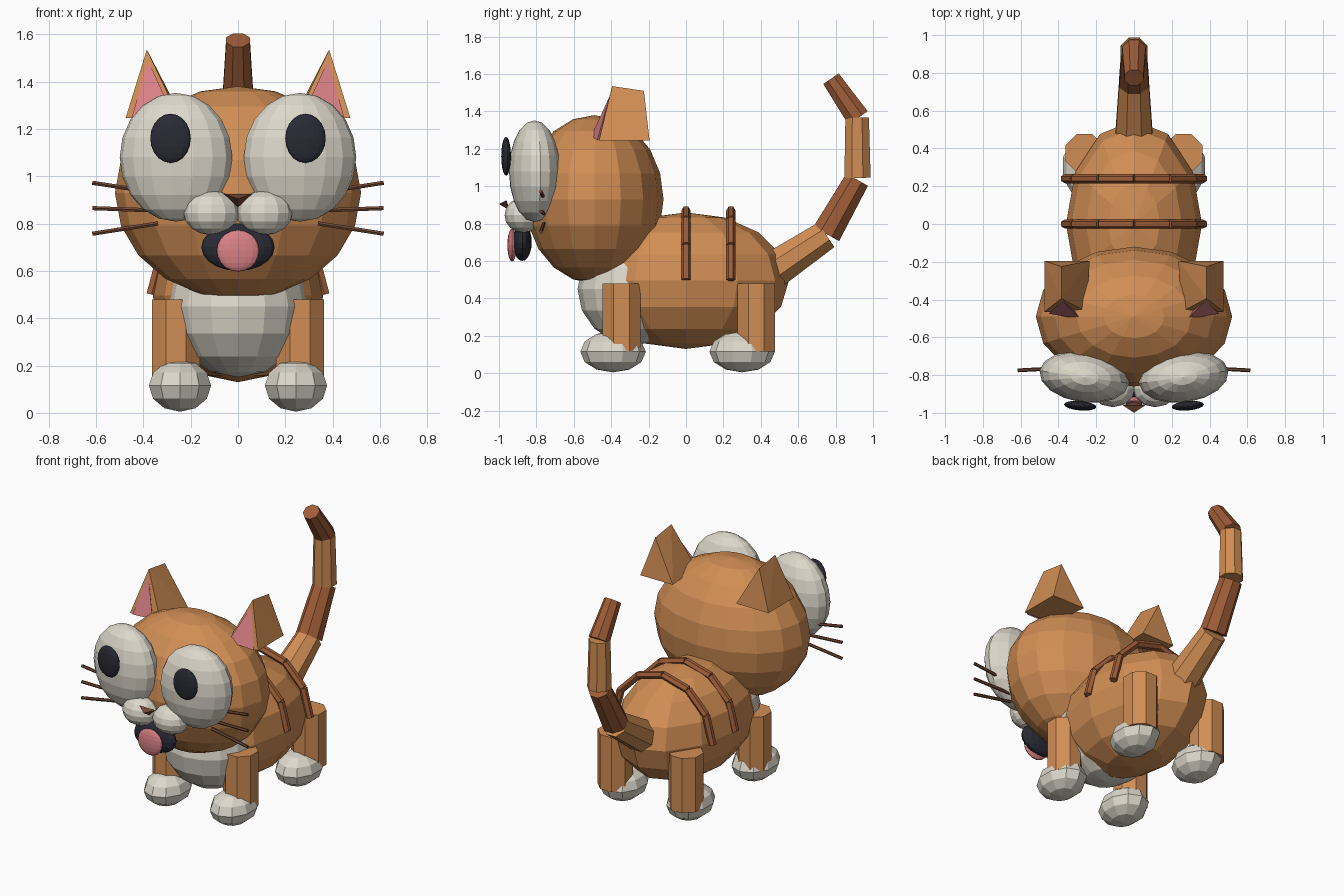
import bpy
import bmesh
from math import sin, cos, pi, radians
from mathutils import Vector, Matrix

cube = bpy.data.objects.get("Cube")
if cube:
    bpy.data.objects.remove(cube, do_unlink=True)


def material(name, rgb):
    mat = bpy.data.materials.new(name)
    mat.use_nodes = True
    color = (*rgb, 1)
    mat.diffuse_color = color
    bsdf = mat.node_tree.nodes["Principled BSDF"]
    bsdf.inputs["Base Color"].default_value = color
    bsdf.inputs["Roughness"].default_value = 0.8
    return mat


ORANGE = material("orange fur", (0.64, 0.27, 0.09))
CREAM = material("cream white", (0.73, 0.69, 0.60))
RUST = material("rust stripe", (0.35, 0.11, 0.04))
BROWN = material("dark brown", (0.17, 0.065, 0.035))
PINK = material("pink", (0.70, 0.22, 0.24))
BLACK = material("near black", (0.022, 0.023, 0.035))


def finish(name, bm, mat):
    bmesh.ops.recalc_face_normals(bm, faces=bm.faces)
    mesh = bpy.data.meshes.new(name)
    bm.to_mesh(mesh)
    bm.free()
    mesh.materials.append(mat)
    obj = bpy.data.objects.new(name, mesh)
    bpy.context.collection.objects.link(obj)
    return obj


def ellipsoid(name, center, radii, mat, segments=16, rings=10, turn=0):
    bm = bmesh.new()
    matrix = (Matrix.Translation(center) @ Matrix.Rotation(radians(turn), 4, "Z")
              @ Matrix.Diagonal((*radii, 1)))
    bmesh.ops.create_uvsphere(bm, u_segments=segments, v_segments=rings,
                              radius=1, matrix=matrix)
    return finish(name, bm, mat)


def add_rod(bm, start, end, r1, r2, sides=8):
    start, end = Vector(start), Vector(end)
    axis = end - start
    matrix = (Matrix.Translation((start + end) / 2)
              @ axis.to_track_quat("Z", "Y").to_matrix().to_4x4()
              @ Matrix.Rotation(pi / sides, 4, "Z"))
    bmesh.ops.create_cone(bm, cap_ends=True, segments=sides, radius1=r1,
                          radius2=r2, depth=axis.length, matrix=matrix)


def rod(name, start, end, r1, r2, mat, sides=8):
    bm = bmesh.new()
    add_rod(bm, start, end, r1, r2, sides)
    return finish(name, bm, mat)


def hull(name, points, mat, side=1):
    bm = bmesh.new()
    for x, y, z in points:
        bm.verts.new((x * side, y, z))
    bmesh.ops.convex_hull(bm, input=bm.verts[:])
    return finish(name, bm, mat)


# Body, chest and head
ellipsoid("body", (0, 0, 0.495), (0.36, 0.55, 0.365), ORANGE, 12, 8)
ellipsoid("chest", (0, -0.27, 0.45), (0.30, 0.31, 0.30), CREAM, 16, 8)
ellipsoid("head", (0, -0.49, 0.93), (0.52, 0.37, 0.45), ORANGE)

# Mouth, tongue and nose
ellipsoid("mouth", (0, -0.875, 0.70), (0.155, 0.05, 0.10), BLACK)
ellipsoid("tongue", (0, -0.93, 0.685), (0.09, 0.025, 0.088), PINK)
hull("nose", [(-0.06, -0.96, 0.925), (0.06, -0.96, 0.925),
              (0, -0.94, 0.868), (0, -1, 0.905)], BROWN)

for side, label in ((1, "left"), (-1, "right")):
    # Eyes and muzzle
    ellipsoid(label + "_eye", (side * 0.262, -0.81, 1.08),
              (0.24, 0.135, 0.272), CREAM, turn=side * 8)
    ellipsoid(label + "_pupil", (side * 0.285, -0.962, 1.16),
              (0.086, 0.025, 0.104), BLACK, turn=side * 5)
    ellipsoid(label + "_muzzle", (side * 0.112, -0.87, 0.845),
              (0.118, 0.10, 0.094), CREAM, 12, 8)

    # Whiskers fan out from the cheek
    for number, (z1, z2) in enumerate(((0.93, 0.972), (0.855, 0.865),
                                       (0.80, 0.757))):
        rod(f"{label}_whisker_{number + 1}", (side * 0.34, -0.76, z1),
            (side * 0.615, -0.775, z2), 0.010, 0.010, BROWN, 6)

    # Wedge ears with a pink inner face
    hull(label + "_ear", [(0.475, -0.465, 1.245), (0.25, -0.465, 1.25),
                          (0.385, -0.395, 1.535), (0.475, -0.195, 1.245),
                          (0.235, -0.195, 1.245), (0.385, -0.225, 1.51)],
         ORANGE, side)
    hull(label + "_inner_ear", [(0.45, -0.475, 1.245), (0.28, -0.505, 1.27),
                                (0.38, -0.405, 1.49), (0.37, -0.38, 1.27)],
         PINK, side)

    # Legs and paws
    for end, leg_y, paw_y in (("front", -0.345, -0.39), ("back", 0.375, 0.30)):
        rod(f"{end}_{label}_leg", (side * 0.262, leg_y, 0.115),
            (side * 0.262, leg_y, 0.48), 0.109, 0.109, ORANGE)
        ellipsoid(f"{end}_{label}_paw", (side * 0.245, paw_y, 0.115),
                  (0.138, 0.175, 0.11), CREAM, 10, 6)

# Arched back stripes
for name, y in (("front_stripe", 0), ("rear_stripe", 0.24)):
    arch = [(0.365 * cos(pi * i / 6), y, 0.50 + 0.37 * sin(pi * i / 6))
            for i in range(7)]
    bm = bmesh.new()
    for a, b in zip(arch, arch[1:]):
        add_rod(bm, a, b, 0.025, 0.025, 6)
    finish(name, bm, RUST)

# Tapering tail in alternating colours
tail = [((0.45, 0.54), (0.75, 0.74), 0.108, 0.085, ORANGE),
        ((0.75, 0.745), (0.915, 1.035), 0.085, 0.072, RUST),
        ((0.917, 1.045), (0.915, 1.368), 0.076, 0.068, ORANGE),
        ((0.92, 1.365), (0.775, 1.575), 0.068, 0.054, RUST)]
for i, (a, b, r1, r2, mat) in enumerate(tail):
    rod(f"tail_{i + 1}", (0, *a), (0, *b), r1, r2, mat)
